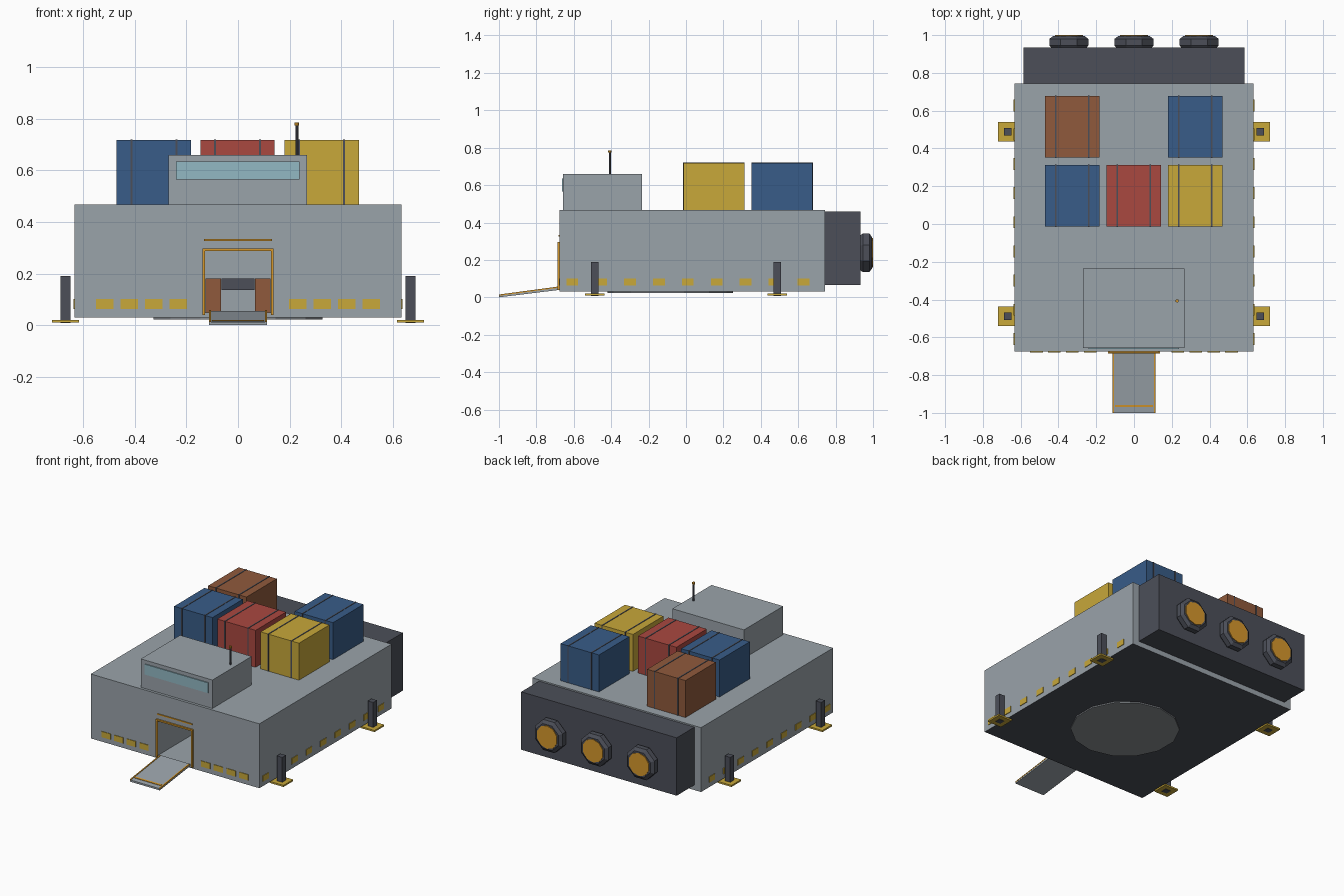
import bpy, bmesh, math
from mathutils import Matrix

if "Cube" in bpy.data.objects:
    bpy.data.objects.remove(bpy.data.objects["Cube"])


def material(name, r, g, b):
    lin = lambda c: ((c / 255 + 0.055) / 1.055) ** 2.4
    m = bpy.data.materials.new(name)
    m.diffuse_color = (lin(r), lin(g), lin(b), 1)
    m.use_nodes = True
    m.node_tree.nodes["Principled BSDF"].inputs["Base Color"].default_value = m.diffuse_color
    return m


GREY = material("hull_grey", 154, 163, 170)
DARK = material("dark_metal", 76, 79, 89)
BELLY = material("belly_grey", 138, 143, 148)
YELLOW = material("hazard_yellow", 200, 168, 58)
ORANGE = material("trim_orange", 214, 152, 44)
GLASS = material("window_glass", 146, 184, 195)
BLUE = material("crate_blue", 56, 92, 136)
RED = material("crate_red", 170, 72, 64)
RUST = material("crate_rust", 144, 90, 60)


def finish(name, bm, *mats):
    bmesh.ops.recalc_face_normals(bm, faces=bm.faces)
    me = bpy.data.meshes.new(name)
    bm.to_mesh(me)
    bm.free()
    for m in mats:
        me.materials.append(m)
    ob = bpy.data.objects.new(name, me)
    bpy.context.collection.objects.link(ob)
    return ob


def add_box(bm, x, y, z):
    """Box from (min, max) pairs."""
    size = [b - a for a, b in (x, y, z)]
    mid = [(a + b) / 2 for a, b in (x, y, z)]
    mat = Matrix.Translation(mid) @ Matrix.Diagonal((*size, 1))
    return bmesh.ops.create_cube(bm, size=1, matrix=mat)["verts"]


def boxes(name, mat, *specs):
    bm = bmesh.new()
    for s in specs:
        add_box(bm, *s)
    return finish(name, bm, mat)


def prism(name, mat, profile, x0, x1):
    """Side profile (y, z) extruded along x."""
    bm = bmesh.new()
    f = bm.faces.new([bm.verts.new((x0, y, z)) for y, z in profile])
    ext = bmesh.ops.extrude_face_region(bm, geom=[f])["geom"]
    vs = [v for v in ext if isinstance(v, bmesh.types.BMVert)]
    bmesh.ops.translate(bm, verts=vs, vec=(x1 - x0, 0, 0))
    return finish(name, bm, mat)


def lathe_y(name, mat, x, z, profile, n=8):
    """Solid with n sides around a y axis, from (radius, y) points."""
    bm = bmesh.new()
    rings = []
    for r, y in profile:
        angs = [(i + 0.5) * 2 * math.pi / n for i in range(n)]
        rings.append([bm.verts.new((x + r * math.cos(a), y, z + r * math.sin(a))) for a in angs])
    for a, b in zip(rings, rings[1:]):
        for i in range(n):
            bm.faces.new((a[i], a[(i + 1) % n], b[(i + 1) % n], b[i]))
    bm.faces.new(rings[0])
    bm.faces.new(rings[-1])
    return finish(name, bm, mat)


def cylinder(name, mat, loc, r, h, n):
    bm = bmesh.new()
    bmesh.ops.create_cone(bm, cap_ends=True, segments=n, radius1=r, radius2=r, depth=h,
                          matrix=Matrix.Translation(loc))
    return finish(name, bm, mat)


# Hull with a doorway and hold pushed into its front, dark underside
HX, FRONT, BACK = 0.633, -0.675, 0.743
bm = bmesh.new()
add_box(bm, (-HX, HX), (FRONT, BACK), (0.03, 0.467))
bm.faces.ensure_lookup_table()
front = min(bm.faces, key=lambda f: f.calc_center_median().y)
bmesh.ops.inset_individual(bm, faces=[front], thickness=0.05)
for v in front.verts:
    v.co.x = math.copysign(0.128, v.co.x)
    v.co.z = 0.288 if v.co.z > 0.2 else 0.05
hold = bmesh.ops.extrude_discrete_faces(bm, faces=[front])["faces"][0]
bmesh.ops.translate(bm, verts=hold.verts, vec=(0, 0.65, 0))
for f in bm.faces:
    if f.calc_center_median().z < 0.031:
        f.material_index = 1
finish("hull", bm, GREY, DARK)
cylinder("belly_disc", BELLY, (0, -0.085, 0.0265), 0.335, 0.009, 14)

# Cargo inside the hold
for s, side in ((-1, "left"), (1, "right")):
    boxes(f"hold_crate_{side}", RUST, (sorted((s * 0.065, s * 0.126)), (-0.25, -0.05), (0.05, 0.18)))
boxes("hold_beam", DARK, ((-0.064, 0.064), (-0.22, -0.06), (0.137, 0.18)))

# Door frame and light strip
boxes("door_frame", ORANGE,
      ((-0.138, -0.128), (-0.686, FRONT), (0.04, 0.297)),
      ((0.128, 0.138), (-0.686, FRONT), (0.04, 0.297)),
      ((-0.128, 0.128), (-0.686, FRONT), (0.287, 0.297)))
boxes("door_light", ORANGE, ((-0.132, 0.132), (-0.681, FRONT), (0.326, 0.334)))

# Loading ramp with edge trims and a tip stripe
slope = lambda y: 0.012 + (y + 1) * 0.043 / 0.32
prism("ramp", GREY, [(-1, 0), (-1, 0.012), (-0.675, slope(-0.675)), (-0.675, 0.04)], -0.112, 0.112)
for name, y0, y1, x0, x1 in (("ramp_trim_left", -1, -0.68, -0.113, -0.105),
                             ("ramp_trim_right", -1, -0.68, 0.105, 0.113),
                             ("ramp_stripe", -0.97, -0.957, -0.1, 0.1)):
    prism(name, ORANGE, [(y0, slope(y0) - 0.004), (y0, slope(y0) + 0.003),
                         (y1, slope(y1) + 0.003), (y1, slope(y1) - 0.004)], x0, x1)

# Hazard dashes on the front and both sides
Z = (0.062, 0.101)
boxes("front_dashes", YELLOW, *[((s * c - 0.034, s * c + 0.034), (FRONT - 0.004, FRONT), Z)
                                for s in (-1, 1) for c in (0.232, 0.327, 0.422, 0.517)])
boxes("side_dashes", YELLOW, *[(sorted((s * HX, s * (HX + 0.004))),
                                (-0.64 + 0.1545 * k, -0.577 + 0.1545 * k), Z)
                               for s in (-1, 1) for k in range(9)])

# Bridge cabin, window and antenna
boxes("bridge_cabin", GREY, ((-0.27, 0.268), (-0.657, -0.236), (0.467, 0.66)))
boxes("bridge_window", GLASS, ((-0.24, 0.238), (-0.663, -0.657), (0.565, 0.635)))
cylinder("antenna", DARK, (0.228, -0.407, 0.717), 0.006, 0.116, 8)
cylinder("antenna_tip", ORANGE, (0.228, -0.407, 0.779), 0.009, 0.012, 8)

# Roof crates, each with two straps
ROW1, ROW2 = 0.514, 0.149
for name, mat, cx, cy in (("rear_left", RUST, -0.326, ROW1), ("rear_right", BLUE, 0.324, ROW1),
                          ("front_left", BLUE, -0.326, ROW2), ("front_middle", RED, -0.002, ROW2),
                          ("front_right", YELLOW, 0.324, ROW2)):
    hx, hy = 0.144, 0.163
    boxes(f"crate_{name}", mat, ((cx - hx, cx + hx), (cy - hy, cy + hy), (0.467, 0.718)))
    boxes(f"crate_straps_{name}", DARK,
          *[((cx + o - 0.004, cx + o + 0.004), (cy - hy - 0.002, cy + hy + 0.002), (0.467, 0.72))
            for o in (-0.087, 0.087)])

# Engine block with three octagonal nozzles
boxes("engine_block", DARK, ((-0.584, 0.584), (BACK, 0.934), (0.065, 0.458)))
for i, x in enumerate((-0.345, 0, 0.345)):
    lathe_y(f"nozzle_{i}", DARK, x, 0.238,
            [(0.098, 0.93), (0.112, 0.945), (0.112, 0.98), (0.09, 0.995)])
    lathe_y(f"nozzle_glow_{i}", ORANGE, x, 0.238, [(0.078, 0.99), (0.078, 1.0)], 10)

# Landing legs and foot pads
for sx, side in ((-1, "left"), (1, "right")):
    for sy, end in ((-1, "front"), (1, "rear")):
        x, y = sx * 0.668, sy * 0.488
        boxes(f"leg_{end}_{side}", DARK, ((x - 0.02, x + 0.02), (y - 0.02, y + 0.02), (0.008, 0.19)))
        boxes(f"foot_pad_{end}_{side}", YELLOW,
              ((x - 0.052, x + 0.052), (y - 0.052, y + 0.052), (0.01, 0.021)))
